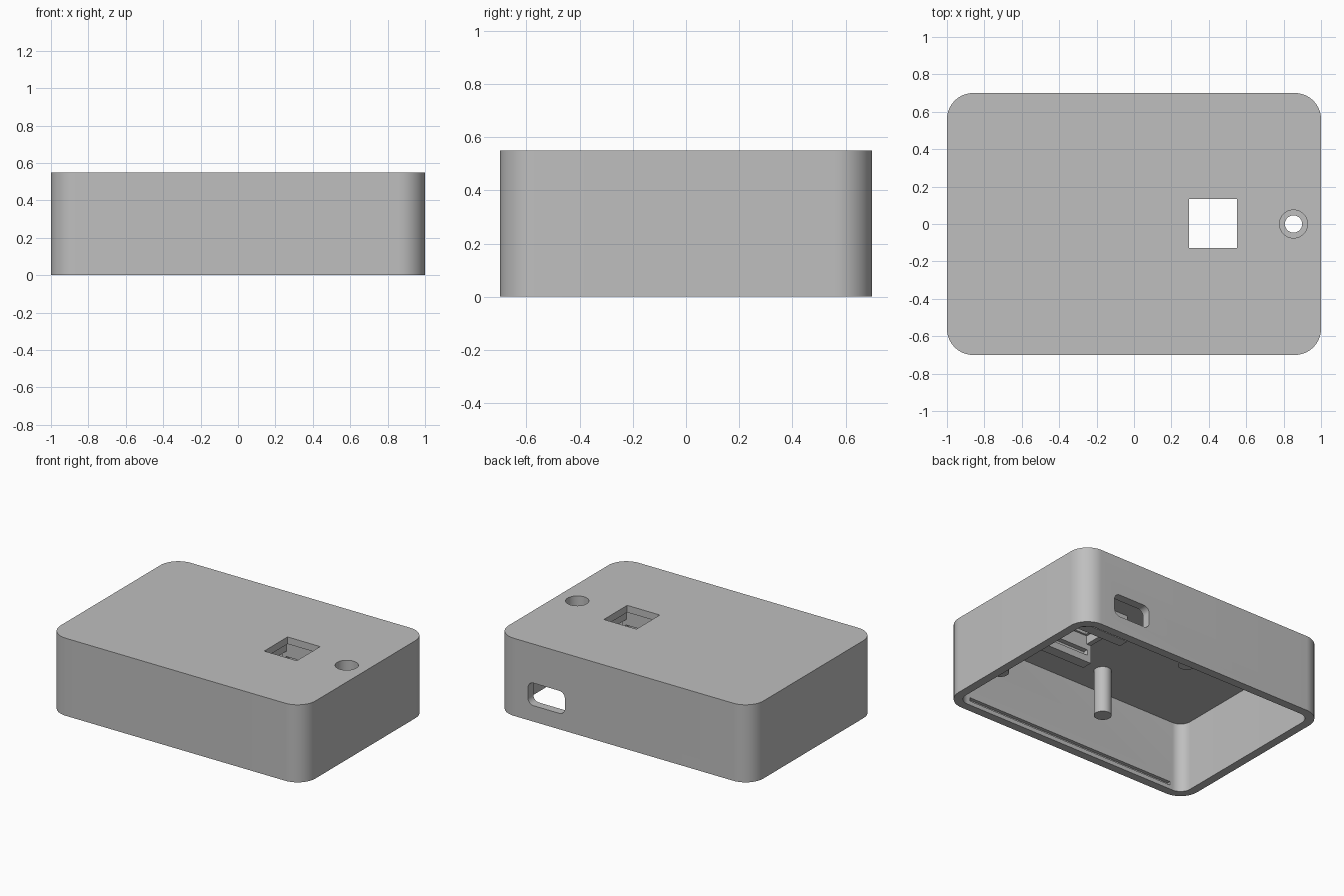
import bpy, bmesh, math
from mathutils import Matrix

if "Cube" in bpy.data.objects:
    bpy.data.objects.remove(bpy.data.objects["Cube"], do_unlink=True)

grey = bpy.data.materials.new("plain grey")
grey.use_nodes = True
colour = (0.52, 0.52, 0.52, 1)
grey.diffuse_color = colour
grey.node_tree.nodes["Principled BSDF"].inputs["Base Color"].default_value = colour

HEIGHT, WALL, CEILING = 0.55, 0.06, 0.50


def make(name, bm):
    bmesh.ops.recalc_face_normals(bm, faces=bm.faces)
    mesh = bpy.data.meshes.new(name)
    bm.to_mesh(mesh)
    bm.free()
    mesh.materials.append(grey)
    obj = bpy.data.objects.new(name, mesh)
    bpy.context.collection.objects.link(obj)
    return obj


def rounded_prism(name, hx, hy, radius, depth, matrix, steps=16):
    """Rounded rectangle, extruded along its local z."""
    bm = bmesh.new()
    ring = []
    for quarter, (sx, sy) in enumerate([(1, 1), (-1, 1), (-1, -1), (1, -1)]):
        for i in range(steps + 1):
            a = (quarter + i / steps) * math.pi / 2
            ring.append(bm.verts.new((sx * (hx - radius) + radius * math.cos(a),
                                      sy * (hy - radius) + radius * math.sin(a), 0)))
    face = bm.faces.new(ring)
    top = bmesh.ops.extrude_face_region(bm, geom=[face])["geom"]
    bmesh.ops.translate(bm, vec=(0, 0, depth),
                        verts=[v for v in top if isinstance(v, bmesh.types.BMVert)])
    bm.transform(matrix)
    return make(name, bm)


def box(name, x0, x1, y0, y1, z0, z1):
    bm = bmesh.new()
    bmesh.ops.create_cube(bm, size=1)
    bm.transform(Matrix.Translation(((x0 + x1) / 2, (y0 + y1) / 2, (z0 + z1) / 2))
                 @ Matrix.Diagonal((x1 - x0, y1 - y0, z1 - z0, 1)))
    return make(name, bm)


def cylinder(name, x, y, radius, z0, z1):
    bm = bmesh.new()
    bmesh.ops.create_cone(bm, cap_ends=True, segments=48, radius1=radius,
                          radius2=radius, depth=z1 - z0)
    bm.transform(Matrix.Translation((x, y, (z0 + z1) / 2)))
    return make(name, bm)


def cut(target, cutter):
    mod = target.modifiers.new("cut", "BOOLEAN")
    mod.operation = "DIFFERENCE"
    mod.solver = "EXACT"
    mod.object = cutter
    bpy.context.view_layer.objects.active = target
    bpy.ops.object.modifier_apply(modifier=mod.name)
    bpy.data.objects.remove(cutter, do_unlink=True)


# Outer shell, open at the bottom
shell = rounded_prism("case_shell", 1, 0.7, 0.14, HEIGHT, Matrix())
cut(shell, rounded_prism("cavity", 1 - WALL, 0.7 - WALL, 0.14 - WALL, CEILING + 0.1,
                         Matrix.Translation((0, 0, -0.1))))

# Snap grooves along the two long inner walls
for side in (-1, 1):
    y0, y1 = sorted((side * 0.6, side * 0.665))
    cut(shell, box("groove", -0.84, 0.84, y0, y1, 0.03, 0.055))

# Rounded port in the back wall
port = Matrix.Translation((0.605, 0.75, 0.193)) @ Matrix.Rotation(math.pi / 2, 4, "X")
cut(shell, rounded_prism("port", 0.145, 0.08, 0.045, 0.2, port))

# Square window and round button hole in the top
WX, WY, BX = 0.423, 0.003, 0.853
cut(shell, box("window", WX - 0.128, WX + 0.128, WY - 0.131, WY + 0.131, 0.4, 0.7))
cut(shell, cylinder("button_hole", BX, 0, 0.075, 0.4, 0.7))

# Stepped collar for the button, hanging below the hole
collar = cylinder("button_collar", BX, 0, 0.087, 0.37, CEILING)
cut(collar, cylinder("bore", BX, 0, 0.075, 0.41, 0.6))
cut(collar, cylinder("through_bore", BX, 0, 0.046, 0.3, 0.6))

# Window frame under the ceiling
frame = box("window_frame", WX - 0.18, WX + 0.18, WY - 0.18, WY + 0.18, 0.44, CEILING)
cut(frame, box("frame_opening", WX - 0.145, WX + 0.145, WY - 0.145, WY + 0.145, 0.4, 0.6))
parts = [shell, collar, frame]

# Grooved rails on both sides of the window
for side, name in ((-1, "front_rail"), (1, "back_rail")):
    y0, y1 = sorted((WY + side * 0.145, WY + side * 0.22))
    rail = box(name, WX - 0.18, WX + 0.18, y0, y1, 0.31, CEILING)
    g0, g1 = sorted((WY + side * 0.13, WY + side * 0.18))
    cut(rail, box("rail_groove", WX - 0.15, WX + 0.15, g0, g1, 0.36, 0.40))
    parts.append(rail)

# Mounting posts
for x, end in ((-0.09, "right"), (0.77, "left")):
    for y, row in ((-0.42, "front"), (0.42, "back")):
        parts.append(cylinder(f"{row}_{end}_post", x, y, 0.057, 0.17, CEILING))

# Smooth the curved walls, keep the edges crisp
bpy.ops.object.select_all(action="DESELECT")
for part in parts:
    part.select_set(True)
bpy.context.view_layer.objects.active = shell
bpy.ops.object.shade_smooth_by_angle(angle=math.radians(30))
